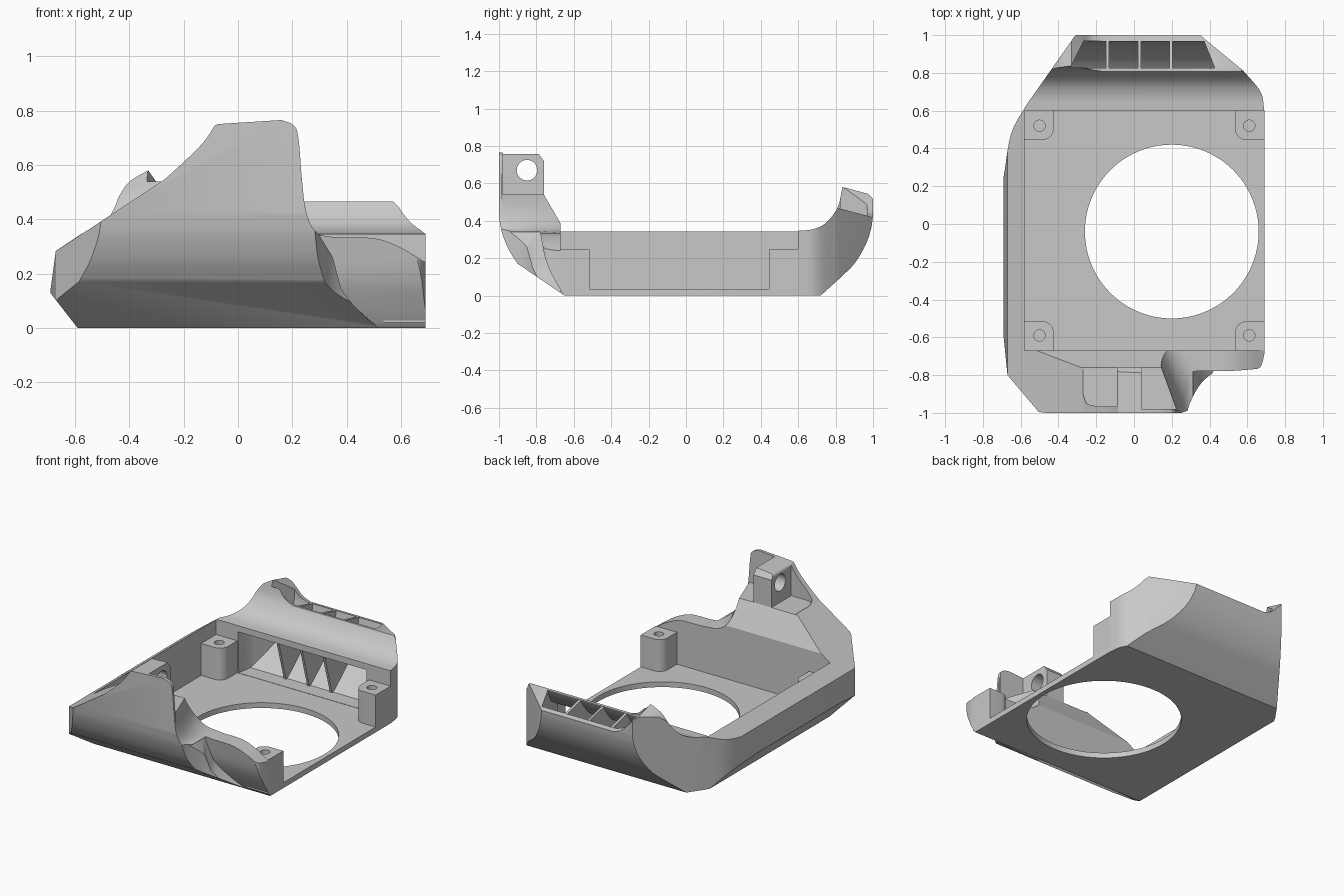
import bpy, bmesh, math
from mathutils import Vector

cube = bpy.data.objects.get("Cube")
if cube:
    bpy.data.objects.remove(cube)

grey = bpy.data.materials.new("plain_grey")
grey.use_nodes = True
grey.diffuse_color = (0.58, 0.58, 0.58, 1)
grey.node_tree.nodes["Principled BSDF"].inputs["Base Color"].default_value = (0.58, 0.58, 0.58, 1)


def curve(*pts, n=5):
    """Smooth run through a few 2D points."""
    p = [Vector(q) for q in pts]
    p = [2 * p[0] - p[1]] + p + [2 * p[-1] - p[-2]]
    out = []
    for a, b, c, d in zip(p, p[1:], p[2:], p[3:]):
        for i in range(n):
            t = i / n
            out.append(tuple(0.5 * (2 * b + (c - a) * t + (2 * a - 5 * b + 4 * c - d) * t * t
                                    + (3 * b - a - 3 * c + d) * t ** 3)))
    return out + [tuple(pts[-1])]


def solid(name, first, last):
    """Closed solid between two matching rings of 3D points."""
    bm = bmesh.new()
    a = [bm.verts.new(p) for p in first]
    b = [bm.verts.new(p) for p in last]
    for i in range(len(a)):
        j = (i + 1) % len(a)
        bm.faces.new((a[i], a[j], b[j], b[i]))
    caps = [bm.faces.new(a[::-1]), bm.faces.new(b)]
    bmesh.ops.triangulate(bm, faces=caps)
    if bm.calc_volume(signed=True) < 0:
        bmesh.ops.reverse_faces(bm, faces=bm.faces[:])
    mesh = bpy.data.meshes.new(name)
    bm.to_mesh(mesh)
    bm.free()
    mesh.materials.append(grey)
    ob = bpy.data.objects.new(name, mesh)
    bpy.context.collection.objects.link(ob)
    return ob


def along_x(name, pts, x0, x1):
    return solid(name, [(x0, y, z) for y, z in pts], [(x1, y, z) for y, z in pts])


def along_y(name, pts, y0, y1, shift0=(0, 0), shift1=(0, 0)):
    return solid(name, [(x + shift0[0], y0, z + shift0[1]) for x, z in pts],
                 [(x + shift1[0], y1, z + shift1[1]) for x, z in pts])


def along_z(name, pts, z0, z1):
    return solid(name, [(x, y, z0) for x, y in pts], [(x, y, z1) for x, y in pts])


def box(name, x0, x1, y0, y1, z0, z1):
    return along_z(name, [(x0, y0), (x1, y0), (x1, y1), (x0, y1)], z0, z1)


def circle(u, v, r, n=64):
    return [(u + r * math.cos(math.tau * i / n), v + r * math.sin(math.tau * i / n)) for i in range(n)]


def volume(mesh):
    bm = bmesh.new()
    bm.from_mesh(mesh)
    v = bm.calc_volume(signed=True)
    bm.free()
    return v


def combine(target, tool, operation="DIFFERENCE"):
    """Apply a boolean; a result that collapses is undone and tried with the other solver."""
    bpy.context.view_layer.objects.active = target
    before = target.data.copy()
    for solver in ("MANIFOLD", "EXACT"):
        mod = target.modifiers.new("cut", "BOOLEAN")
        mod.operation, mod.solver, mod.object = operation, solver, tool
        bpy.ops.object.modifier_apply(modifier=mod.name)
        if 0.1 < volume(target.data) / volume(before) < 0.99999:
            break
        target.data = before.copy()
    bpy.data.objects.remove(tool)


def smooth(ob):
    bpy.ops.object.select_all(action="DESELECT")
    ob.select_set(True)
    bpy.context.view_layer.objects.active = ob
    bpy.ops.object.shade_smooth_by_angle(angle=math.radians(25))


# Outer body: plan outline, side profile and end profile intersected
plan = (curve((0.28, -1), (0.3, -0.94), (0.35, -0.85), (0.42, -0.79), (0.49, -0.78))
        + curve((0.62, -0.78), (0.67, -0.755), (0.69, -0.69))
        + curve((0.69, 0.6), (0.67, 0.7), (0.58, 0.81))
        + [(0.35, 1), (-0.31, 1)]
        + curve((-0.57, 0.63), (-0.65, 0.48), (-0.69, 0.25))
        + [(-0.69, -0.6), (-0.67, -0.8), (-0.5, -1)])
side = ([(-0.65, 0), (0.72, 0)]
        + curve((0.82, 0.09), (0.9, 0.17), (0.96, 0.27), (0.99, 0.36), (1, 0.43))
        + [(1.01, 0.6), (0.845, 0.6)]
        + curve((0.835, 0.57), (0.81, 0.47), (0.75, 0.39), (0.68, 0.355), (0.6, 0.346))
        + [(-0.67, 0.346), (-0.67, 0.385), (-0.76, 0.54), (-0.76, 0.72), (-0.79, 0.76), (-0.79, 0.9), (-1.01, 0.9)]
        + curve((-1, 0.42), (-0.985, 0.34), (-0.95, 0.25), (-0.9, 0.17)))
end = [(-0.59, -0.05), (0.75, -0.05), (0.75, 0.95), (-0.665, 0.95), (-0.67, 0.285), (-0.691, 0.13), (-0.59, 0)]
body = along_z("duct_body", plan, -0.1, 1)
combine(body, along_x("side_profile", side, -0.8, 0.8), "INTERSECT")
combine(body, along_y("end_profile", end, -1.1, 1.1), "INTERSECT")

# Top contour of the front half, with the tall mounting plate
front_top = ([(-0.8, 0.197), (-0.28, 0.54)]
             + curve((-0.27, 0.547), (-0.2, 0.61), (-0.13, 0.68), (-0.085, 0.745))
             + [(-0.075, 0.75)]
             + curve((0.16, 0.765), (0.205, 0.745), (0.222, 0.7), (0.235, 0.55),
                     (0.25, 0.43), (0.285, 0.355), (0.35, 0.335), (0.5, 0.33), (0.6, 0.295), (0.69, 0.24))
             + [(0.8, 0.2), (0.8, 1.2), (-0.8, 1.2)])
combine(body, along_y("front_trim", front_top, -1.1, -0.3))

# Top contour of the rear half, with the raised outlet hump
rear_top = ([(-0.8, 0.197)]
            + curve((-0.48, 0.41), (-0.44, 0.48), (-0.4, 0.54), (-0.33, 0.585))
            + curve((-0.28, 0.54), (-0.23, 0.49), (-0.17, 0.466))
            + [(0.57, 0.466), (0.8, 0.236), (0.8, 1.2), (-0.8, 1.2)])
combine(body, along_y("rear_trim", rear_top, -0.31, 0.83))
combine(body, along_y("outlet_trim", rear_top, 0.82, 1.1, (0, 0), (0, -0.075)))

# Rounded underside of the right front corner
under = curve((-0.64, -0.02), (-0.7, 0.08), (-0.75, 0.19), (-0.78, 0.34)) + [(-1.1, 0.34), (-1.1, -0.02)]
combine(body, solid("corner_trim",
                    [(0.3 + 0.22 * (1 - max(z, 0) / 0.34) ** 2, y, z) for y, z in under],
                    [(0.9, y, z) for y, z in under]))

# Fan pocket, open on one side, and the round fan opening
combine(body, box("pocket", -0.58, 0.9, -0.67, 0.6, 0.035, 1))
combine(body, along_z("fan_opening", circle(0.2, -0.04, 0.46, 96), -0.1, 0.2))

# Air channel curving up from the pocket to the outlet
floor_line = curve((0.7, 0.037), (0.8, 0.12), (0.88, 0.2), (0.94, 0.31), (0.968, 0.43))
roof_line = curve((0.825, 0.46), (0.79, 0.405), (0.72, 0.335), (0.6, 0.305))
channel = [(0.56, 0.037)] + floor_line + [(0.968, 0.8), (0.84, 0.8)] + roof_line + [(0.56, 0.305)]


def left_x(y):
    return -0.42 + 0.5 * max(y - 0.66, 0)


def right_x(y):
    return 0.53 - 0.4 * max(y - 0.57, 0)


combine(body, solid("air_channel", [(left_x(y), y, z) for y, z in channel],
                    [(right_x(y), y, z) for y, z in channel]))

# Mounting plate: ledges beside the lug, curved valley and screw hole
combine(body, box("plate_ledge", 0.04, 0.5, -0.98, -0.6, 0.54, 1))
recess = [(-0.09, -0.6), (-0.27, -0.6)] + curve((-0.27, -0.9), (-0.25, -0.95), (-0.2, -0.965)) + [(-0.09, -0.965)]
combine(body, along_z("screw_recess", recess, 0.54, 1))
valley = curve((0.1, 0.6), (0.115, 0.5), (0.16, 0.4), (0.23, 0.35), (0.32, 0.337)) + [(0.7, 0.337), (0.7, 1), (0.1, 1)]
combine(body, along_y("valley", valley, -0.985, -0.6, (0.12, 0), (-0.02, 0)))
combine(body, along_x("screw_hole", circle(-0.85, 0.67, 0.055, 32), -0.3, 0.3))
smooth(body)

# Guide vanes inside the channel
vane = [(0.61, 0.31), (0.69, 0.03)] + [(y + 0.004, z - 0.004) for y, z in floor_line[1:]] + [(0.825, 0.462)]
vane += [(y, z + 0.006) for y, z in roof_line[1:-1]]
for i, x in enumerate((-0.14, 0.03, 0.195)):
    smooth(along_x(f"guide_vane_{i + 1}", vane, x - 0.008, x + 0.008))

# Four screw posts, each with its free corner rounded
for side_name, x, sx in (("left", -0.58, 1), ("right", 0.69, -1)):
    for end_name, y, sy in (("front", -0.67, 1), ("rear", 0.6, -1)):
        corner = [(0.155 - 0.06 * (1 - math.cos(a)), 0.155 - 0.06 * (1 - math.sin(a)))
                  for a in (math.pi / 2 * i / 8 for i in range(1, 8))]
        shape = [(0, 0), (0.155, 0), (0.155, 0.095)] + corner + [(0.095, 0.155), (0, 0.155)]
        post = along_z(f"{end_name}_{side_name}_post", [(x + sx * u, y + sy * v) for u, v in shape], 0.02, 0.245)
        combine(post, along_z("post_hole", circle(x + sx * 0.08, y + sy * 0.08, 0.03, 24), 0.08, 0.3))
        smooth(post)
